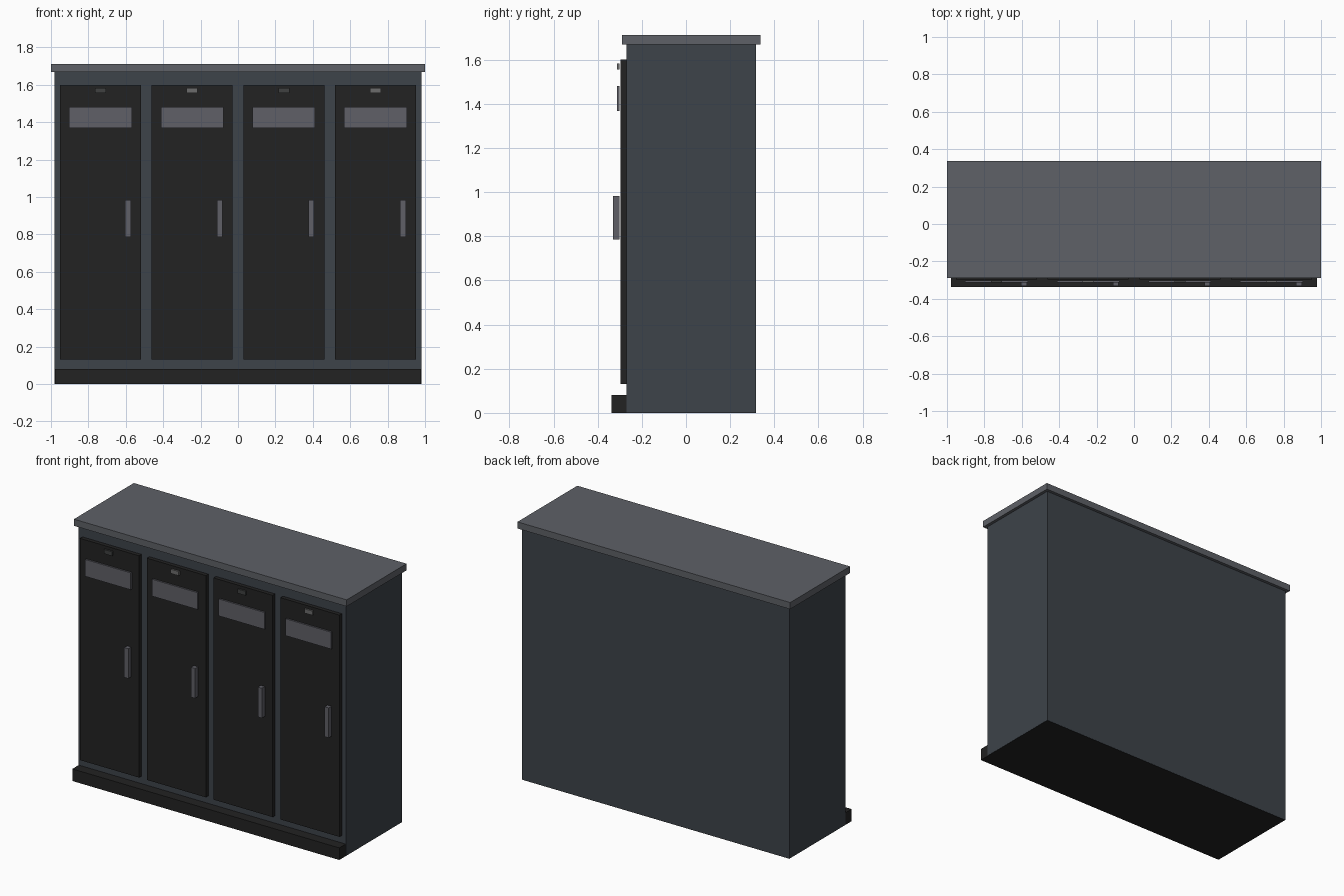
import bpy

if "Cube" in bpy.data.objects:
    bpy.data.objects.remove(bpy.data.objects["Cube"])


def material(name, rgb):
    m = bpy.data.materials.new(name)
    m.diffuse_color = (*rgb, 1.0)
    m.use_nodes = True
    m.node_tree.nodes["Principled BSDF"].inputs["Base Color"].default_value = m.diffuse_color
    return m


BODY = material("slate_body", (0.047, 0.056, 0.068))
TOP = material("grey_top", (0.112, 0.119, 0.135))
BLACK = material("near_black", (0.016, 0.016, 0.016))
METAL = material("grey_metal", (0.115, 0.115, 0.135))
TAG_DARK = material("dark_tag", (0.050, 0.053, 0.053))
TAG_LIGHT = material("light_tag", (0.150, 0.150, 0.150))


def box(name, x, y, z, mat):
    """Box from (min, max) ranges on each axis."""
    verts = [(a, b, c) for a in x for b in y for c in z]
    faces = [(0, 1, 3, 2), (4, 6, 7, 5), (0, 4, 5, 1),
             (2, 3, 7, 6), (0, 2, 6, 4), (1, 5, 7, 3)]
    me = bpy.data.meshes.new(name)
    me.from_pydata(verts, [], faces)
    me.materials.append(mat)
    ob = bpy.data.objects.new(name, me)
    bpy.context.collection.objects.link(ob)
    return ob


def span(c, w):
    return (c - w / 2, c + w / 2)


# Carcass, plinth (slightly inside the carcass sides) and top slab
box("cabinet_body", (-0.98, 0.98), (-0.27, 0.317), (0.001, 1.67), BODY)
box("plinth", (-0.979, 0.979), (-0.337, 0.316), (0, 0.08), BLACK)
box("top_slab", (-1, 1), (-0.29, 0.337), (1.668, 1.712), TOP)

# Four doors, each with a name plate, a small tag and a handle
for i in range(4):
    cx = -0.735 + 0.49 * i
    box(f"door_{i + 1}", span(cx, 0.433), (-0.296, -0.268), (0.13, 1.60), BLACK)
    box(f"door_plate_{i + 1}", span(cx, 0.335), (-0.313, -0.302), (1.368, 1.48), METAL)
    box(f"number_tag_{i + 1}", span(cx, 0.059), (-0.313, -0.302), (1.555, 1.583),
        TAG_LIGHT if i % 2 else TAG_DARK)
    box(f"handle_{i + 1}", span(cx + 0.147, 0.03), (-0.331, -0.301), (0.785, 0.983), METAL)
